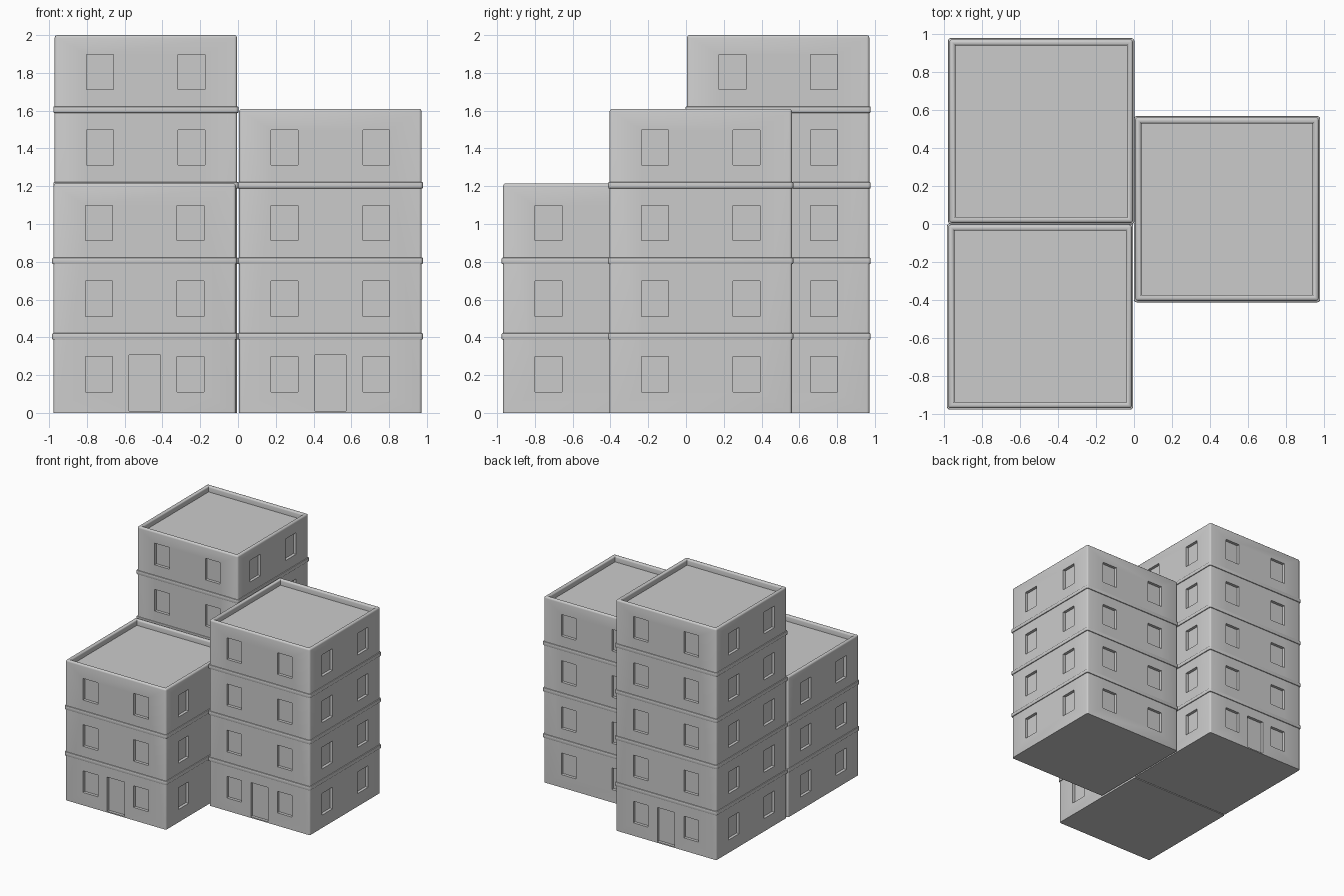
import bpy, bmesh
from math import pi
from mathutils import Matrix, Vector

if "Cube" in bpy.data.objects:
    bpy.data.objects.remove(bpy.data.objects["Cube"])

HALF = 0.4825      # half width of a tower
STOREY = 0.4       # floor to floor height
RECESS = 0.025     # depth of windows and doors

concrete = bpy.data.materials.new("concrete_grey")
concrete.use_nodes = True
grey = (0.6, 0.6, 0.6, 1)
concrete.diffuse_color = grey
concrete.node_tree.nodes["Principled BSDF"].inputs["Base Color"].default_value = grey


def finish(bm, name, location):
    bmesh.ops.recalc_face_normals(bm, faces=bm.faces)
    mesh = bpy.data.meshes.new(name)
    bm.to_mesh(mesh)
    bm.free()
    mesh.materials.append(concrete)
    obj = bpy.data.objects.new(name, mesh)
    obj.location = location
    bpy.context.collection.objects.link(obj)
    return obj


def add_box(bm, center, size, turn=0):
    matrix = Matrix.Rotation(turn, 4, "Z") @ Matrix.Translation(center) @ Matrix.Diagonal((*size, 1))
    return bmesh.ops.create_cube(bm, size=1, matrix=matrix)["verts"]


def smooth(obj):
    bpy.ops.object.select_all(action="DESELECT")
    obj.select_set(True)
    bpy.context.view_layer.objects.active = obj
    bpy.ops.object.shade_smooth_by_angle(angle=pi / 5)


def tower_body(name, location, height):
    # Walls with a sunken roof and rounded parapet
    bm = bmesh.new()
    add_box(bm, (0, 0, height / 2), (2 * HALF, 2 * HALF, height))
    top = max(bm.faces, key=lambda f: f.calc_center_median().z)
    bmesh.ops.inset_region(bm, faces=[top], thickness=0.045)
    rim = [e for e in bm.edges if all(v.co.z > height - 0.01 for v in e.verts)
           and abs(e.verts[0].co.x) + abs(e.verts[1].co.x) > 0
           and len({round(max(abs(v.co.x), abs(v.co.y)), 3) for v in e.verts}) == 1]
    corners = [e for e in bm.edges if abs(e.verts[0].co.z - e.verts[1].co.z) > 0.1]
    roof = bmesh.ops.extrude_discrete_faces(bm, faces=[top])["faces"][0]
    bmesh.ops.translate(bm, verts=roof.verts, vec=(0, 0, -0.05))
    rim = [e for e in rim if e.is_valid]
    bmesh.ops.bevel(bm, geom=rim + corners, offset=0.014, segments=3,
                    profile=0.5, affect="EDGES", clamp_overlap=True)
    return finish(bm, name, location)


def opening_cutter(location, floors, door_turn):
    # Two windows per storey on every side, and one door
    bm = bmesh.new()
    for side in range(4):
        for floor in range(floors):
            for x in (-0.2425, 0.2425):
                add_box(bm, (x, -HALF, 0.205 + floor * STOREY),
                        (0.142, 2 * RECESS, 0.187), side * pi / 2)
    add_box(bm, (0, -HALF, 0.158), (0.165, 2 * RECESS, 0.296), door_turn)
    cutter = finish(bm, "opening_cutter", location)
    cutter.hide_render = True
    return cutter


def floor_band(name, location, z):
    # Slim rounded ledge between storeys
    bm = bmesh.new()
    width = 2 * HALF + 0.015
    add_box(bm, (0, 0, z), (width, width, 0.034))
    uprights = [e for e in bm.edges if abs(e.verts[0].co.z - e.verts[1].co.z) > 0.01]
    bmesh.ops.bevel(bm, geom=uprights, offset=0.016, segments=3, profile=0.5, affect="EDGES")
    ledges = [e for e in bm.edges if abs(e.verts[0].co.z - e.verts[1].co.z) < 0.01]
    bmesh.ops.bevel(bm, geom=ledges, offset=0.005, segments=2, profile=0.5, affect="EDGES")
    smooth(finish(bm, name, location))


def build_tower(name, x, y, height, floors, door_turn):
    location = Vector((x, y, 0))
    body = tower_body(name + "_walls", location, height)
    cutter = opening_cutter(location, floors, door_turn)
    cut = body.modifiers.new("openings", "BOOLEAN")
    cut.operation = "DIFFERENCE"
    cut.solver = "EXACT"
    cut.object = cutter
    bpy.ops.object.select_all(action="DESELECT")
    body.select_set(True)
    bpy.context.view_layer.objects.active = body
    bpy.ops.object.modifier_apply(modifier=cut.name)
    bpy.data.objects.remove(cutter)
    smooth(body)
    for level in range(1, floors):
        floor_band(f"{name}_floor_band_{level}", location, 0.005 + level * STOREY)


build_tower("tall_tower", -0.488, 0.488, 2.0, 5, pi)
build_tower("low_tower", -0.494, -0.486, 1.215, 3, 0)
build_tower("middle_tower", 0.489, 0.078, 1.61, 4, 0)
